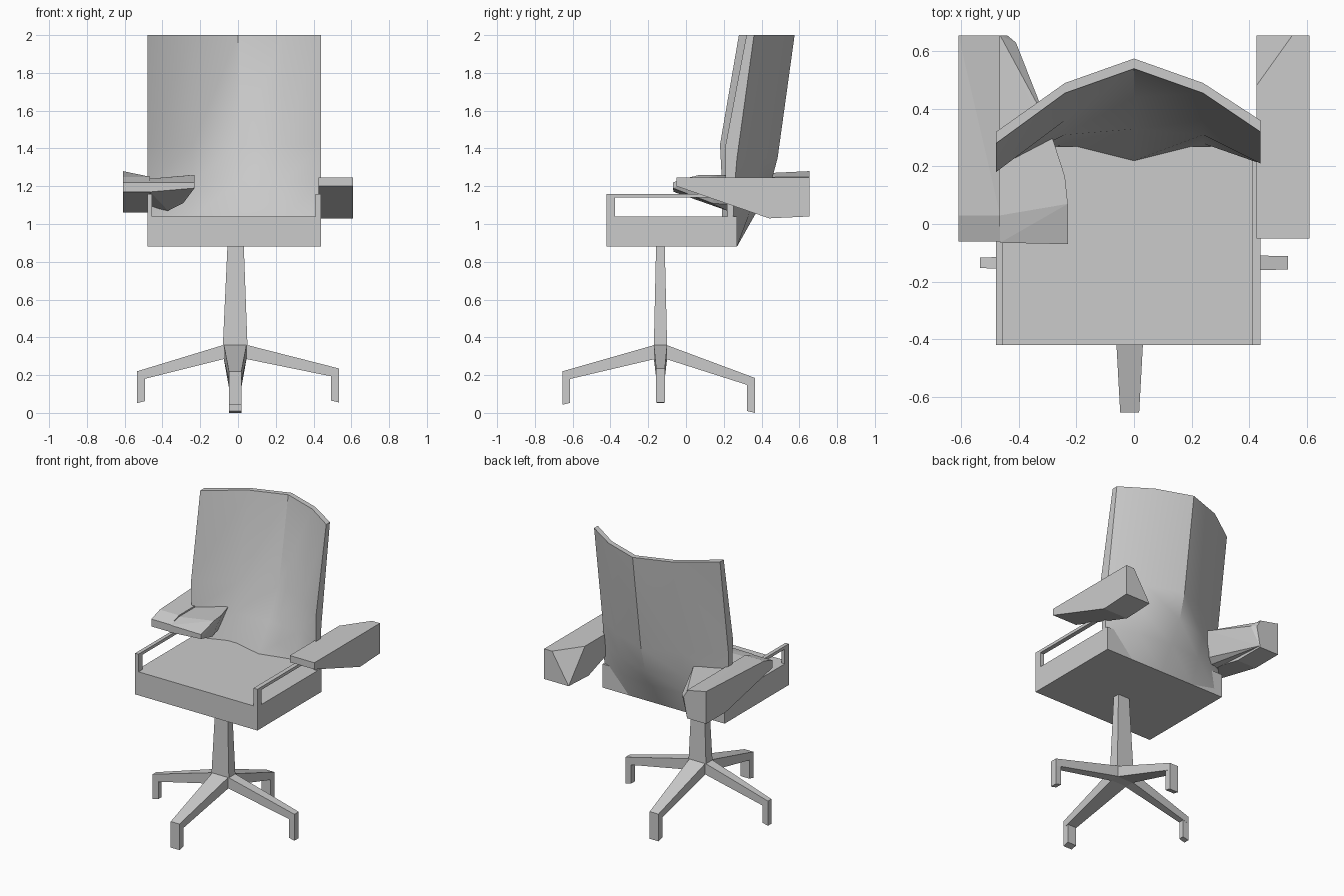
import bpy, bmesh

if "Cube" in bpy.data.objects:
    bpy.data.objects.remove(bpy.data.objects["Cube"])

GREY = (0.6, 0.6, 0.6, 1)
mat = bpy.data.materials.new("plain grey")
mat.use_nodes = True
mat.diffuse_color = GREY
mat.node_tree.nodes["Principled BSDF"].inputs["Base Color"].default_value = GREY


def finish(name, bm):
    bmesh.ops.recalc_face_normals(bm, faces=bm.faces)
    mesh = bpy.data.meshes.new(name)
    bm.to_mesh(mesh)
    bm.free()
    mesh.materials.append(mat)
    obj = bpy.data.objects.new(name, mesh)
    bpy.context.collection.objects.link(obj)
    return obj


def hull(name, points):
    """Convex solid around a handful of corner points."""
    bm = bmesh.new()
    for p in points:
        bm.verts.new(p)
    bmesh.ops.convex_hull(bm, input=bm.verts)
    bmesh.ops.delete(bm, geom=[v for v in bm.verts if not v.link_faces], context="VERTS")
    bmesh.ops.dissolve_limit(bm, angle_limit=0.02, verts=bm.verts, edges=bm.edges)
    return finish(name, bm)


def rect(x0, x1, y0, y1, z):
    return [(x, y, z) for x in (x0, x1) for y in (y0, y1)]


def box(name, x0, x1, y0, y1, z0, z1):
    return hull(name, rect(x0, x1, y0, y1, z0) + rect(x0, x1, y0, y1, z1))


# Seat and the open side frames
L, R = -0.48, 0.44
box("seat", L, R, -0.42, 0.27, 0.88, 1.04)
for side, x0, x1 in (("right", L, L + 0.025), ("left", R - 0.03, R)):
    box(side + "_rail", x0, x1, -0.42, 0.25, 1.14, 1.16)
    box(side + "_rail_post", x0, x1, -0.42, -0.375, 1.04, 1.14)

# Curved backrest: rows of front and rear depths lofted over five columns
COLUMNS = (L, -0.24, 0, 0.24, R)
FRONT = [
    (0.88, (0.18, 0.20, 0.20, 0.20, 0.20)),
    (1.04, (0.19, 0.28, 0.22, 0.28, 0.22)),
    (1.22, (0.19, 0.31, 0.33, 0.31, 0.21)),
    (1.42, (0.18, 0.36, 0.44, 0.36, 0.21)),
    (2.00, (0.28, 0.455, 0.54, 0.455, 0.32)),
]
REAR = [
    (0.88, (0.25, 0.27, 0.27, 0.27, 0.25)),
    (1.04, (0.24, 0.33, 0.36, 0.33, 0.25)),
    (1.18, (0.23, 0.37, 0.44, 0.37, 0.255)),
    (1.35, (0.23, 0.40, 0.485, 0.40, 0.27)),
    (2.00, (0.32, 0.49, 0.575, 0.49, 0.36)),
]
bm = bmesh.new()
sheets = [[[bm.verts.new((x, y, z)) for x, y in zip(COLUMNS, ys)] for z, ys in rows]
          for rows in (FRONT, REAR)]
n = len(COLUMNS) - 1
for s in sheets:
    for i in range(n):
        for j in range(n):
            bm.faces.new((s[i][j], s[i][j + 1], s[i + 1][j + 1], s[i + 1][j]))
a, b = sheets
for i in range(n):
    for j in (0, n):
        bm.faces.new((a[i][j], a[i + 1][j], b[i + 1][j], b[i][j]))
        bm.faces.new((a[j][i], a[j][i + 1], b[j][i + 1], b[j][i]))
back = finish("backrest", bm)
bpy.ops.object.select_all(action="DESELECT")
bpy.context.view_layer.objects.active = back
back.select_set(True)
bpy.ops.object.shade_smooth_by_angle(angle=0.6)

# Left armrest: wedge with one rear top corner cut away
hull("left_armrest",
     rect(0.425, 0.61, -0.05, -0.05, 1.20) + rect(0.425, 0.61, -0.05, -0.05, 1.245)
     + rect(0.425, 0.61, 0.44, 0.44, 1.03) + rect(0.425, 0.61, 0.655, 0.655, 1.04)
     + [(0.61, 0.655, 1.245), (0.55, 0.655, 1.245), (0.425, 0.48, 1.245)])

# Right armrest: outer wedge plus a rounded inner pad
outer = [(-0.06, 1.17), (-0.06, 1.22), (0.03, 1.25), (0.655, 1.06), (0.44, 1.06)]
hull("right_armrest",
     [(x, y, z) for x in (-0.61, -0.465) for y, z in outer]
     + [(-0.61, 0.655, 1.28), (-0.465, 0.655, 1.25)])
hull("right_armrest_pad", [
    (-0.465, -0.065, 1.17), (-0.465, -0.065, 1.22), (-0.23, -0.07, 1.19),
    (-0.23, -0.07, 1.22), (-0.465, 0.03, 1.24), (-0.23, 0.07, 1.26),
    (-0.24, 0.165, 1.26), (-0.30, 0.35, 1.25), (-0.29, 0.14, 1.11),
    (-0.37, 0.22, 1.07), (-0.46, 0.22, 1.09), (-0.465, 0.655, 1.24),
    (-0.44, 0.655, 1.20), (-0.41, 0.63, 1.20), (-0.465, 0.655, 1.07),
])

# Pedestal column and hub
CX, CY = -0.015, -0.135
hull("column", rect(-0.055, 0.03, -0.158, -0.113, 0.90)
     + rect(-0.08, 0.05, -0.17, -0.10, 0.36))
box("hub", -0.08, 0.05, -0.17, -0.10, 0.285, 0.36)


def leg(name, place, hub, reach, top, foot, hub_half, tip_half):
    """Sloping spoke and its downturned foot; place maps (along, across, z)."""
    inner = reach - 0.042
    spoke = [place(hub, s * hub_half, z) for s in (-1, 1) for z in (0.285, 0.36)]
    tip = [place(d, s * tip_half, z) for s in (-1, 1)
           for d, z in ((reach, top), (reach, top - 0.05), (inner, top - 0.025))]
    hull(name, spoke + tip)
    hull(name + "_foot", tip + [place(d, s * tip_half, z) for s in (-1, 1)
                                for d, z in ((reach, foot), (inner, foot + 0.01))])


leg("left_leg", lambda d, s, z: (CX + d, CY + s, z), 0.06, 0.55, 0.235, 0.055, 0.035, 0.023)
leg("right_leg", lambda d, s, z: (CX - d, CY + s, z), 0.06, 0.52, 0.22, 0.052, 0.035, 0.018)
leg("front_leg", lambda d, s, z: (CX + s, CY - d, z), 0.03, 0.52, 0.22, 0.043, 0.06, 0.033)
leg("back_leg", lambda d, s, z: (CX + s, CY + d, z), 0.03, 0.50, 0.185, 0.0, 0.06, 0.033)
